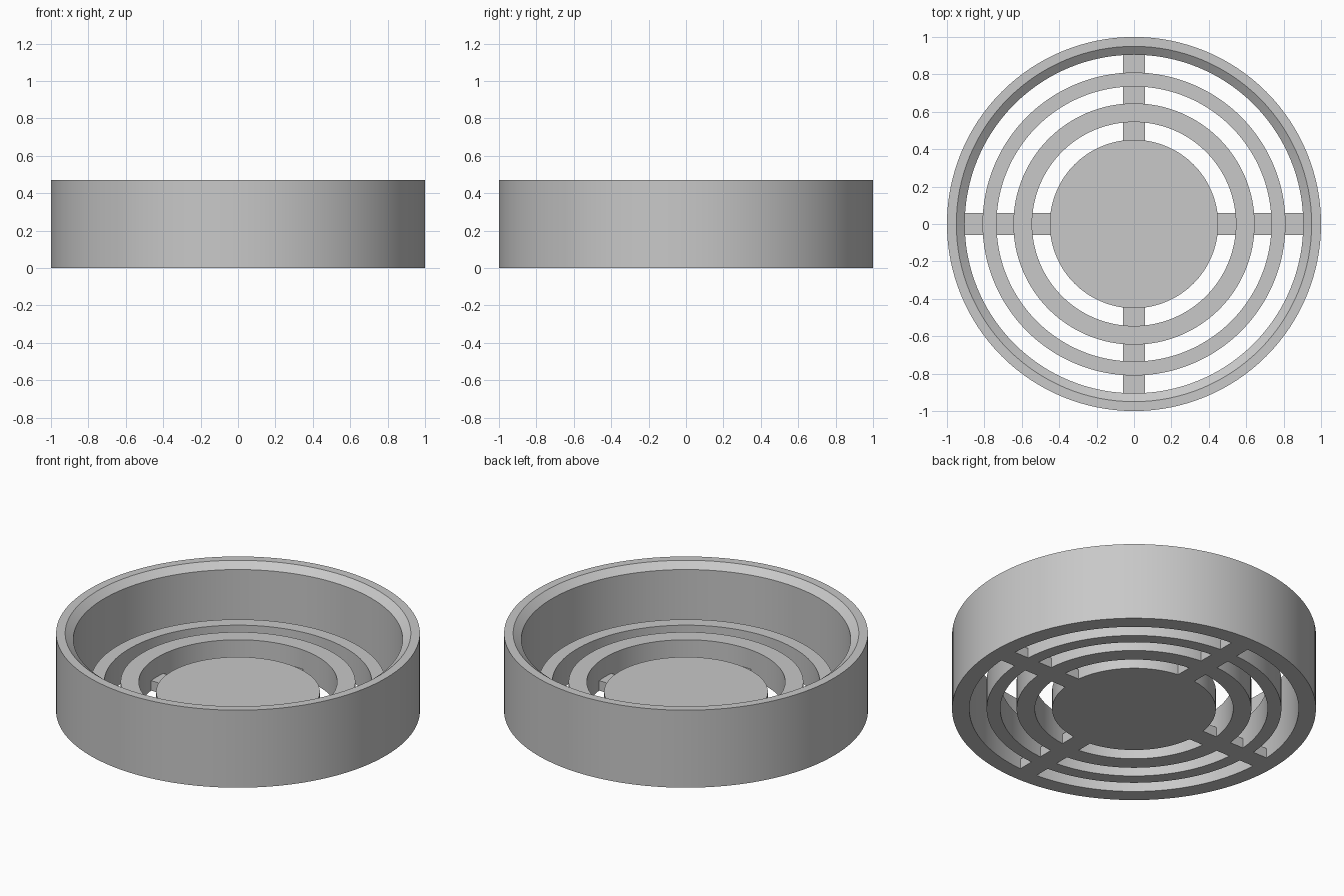
import bpy
import bmesh
import math
from mathutils import Matrix

SEGMENTS = 128
SPOKE_WIDTH = 0.116
SPOKE_HEIGHT = 0.06
RING_HEIGHT = 0.177

cube = bpy.data.objects.get("Cube")
if cube:
    bpy.data.objects.remove(cube, do_unlink=True)

grey = bpy.data.materials.new("plain_grey")
grey.use_nodes = True
grey.diffuse_color = (0.58, 0.58, 0.58, 1)
grey.node_tree.nodes["Principled BSDF"].inputs["Base Color"].default_value = grey.diffuse_color


def add_part(name, bm):
    bmesh.ops.recalc_face_normals(bm, faces=bm.faces)
    mesh = bpy.data.meshes.new(name)
    bm.to_mesh(mesh)
    bm.free()
    mesh.materials.append(grey)
    obj = bpy.data.objects.new(name, mesh)
    bpy.context.collection.objects.link(obj)
    bpy.ops.object.select_all(action="DESELECT")
    obj.select_set(True)
    bpy.context.view_layer.objects.active = obj
    bpy.ops.object.shade_smooth_by_angle(angle=math.radians(25))


def lathe(name, profile):
    """Spin a closed (radius, height) outline around the z axis."""
    bm = bmesh.new()
    verts = [bm.verts.new((r, 0, z)) for r, z in profile]
    edges = [bm.edges.new((verts[i - 1], v)) for i, v in enumerate(verts)]
    bmesh.ops.spin(bm, geom=verts + edges, axis=(0, 0, 1), cent=(0, 0, 0),
                   angle=math.tau, steps=SEGMENTS, use_merge=True)
    add_part(name, bm)


def ring(name, inner, outer, height):
    lathe(name, [(inner, 0), (outer, 0), (outer, height), (inner, height)])


# Outer wall with a chamfered inner lip
lathe("outer_wall", [(0.905, 0), (1, 0), (1, 0.47), (0.95, 0.47), (0.905, 0.435)])

# Concentric grille rings
ring("inner_ring", 0.545, 0.645, RING_HEIGHT)
ring("middle_ring", 0.735, 0.81, RING_HEIGHT)

# Solid centre disc
bm = bmesh.new()
bmesh.ops.create_cone(bm, cap_ends=True, segments=SEGMENTS, radius1=0.45, radius2=0.45,
                      depth=0.117, matrix=Matrix.Translation((0, 0, 0.0585)))
add_part("centre_disc", bm)

# Four low spokes bridging each gap, tucked slightly into the curved walls
for name, start, end in (("inner_spokes", 0.445, 0.546),
                         ("middle_spokes", 0.64, 0.736),
                         ("outer_spokes", 0.805, 0.906)):
    bm = bmesh.new()
    for quarter in range(4):
        place = (Matrix.Rotation(quarter * math.pi / 2, 4, "Z")
                 @ Matrix.Translation(((start + end) / 2, 0, SPOKE_HEIGHT / 2))
                 @ Matrix.Diagonal((end - start, SPOKE_WIDTH, SPOKE_HEIGHT, 1)))
        bmesh.ops.create_cube(bm, size=1, matrix=place)
    add_part(name, bm)
